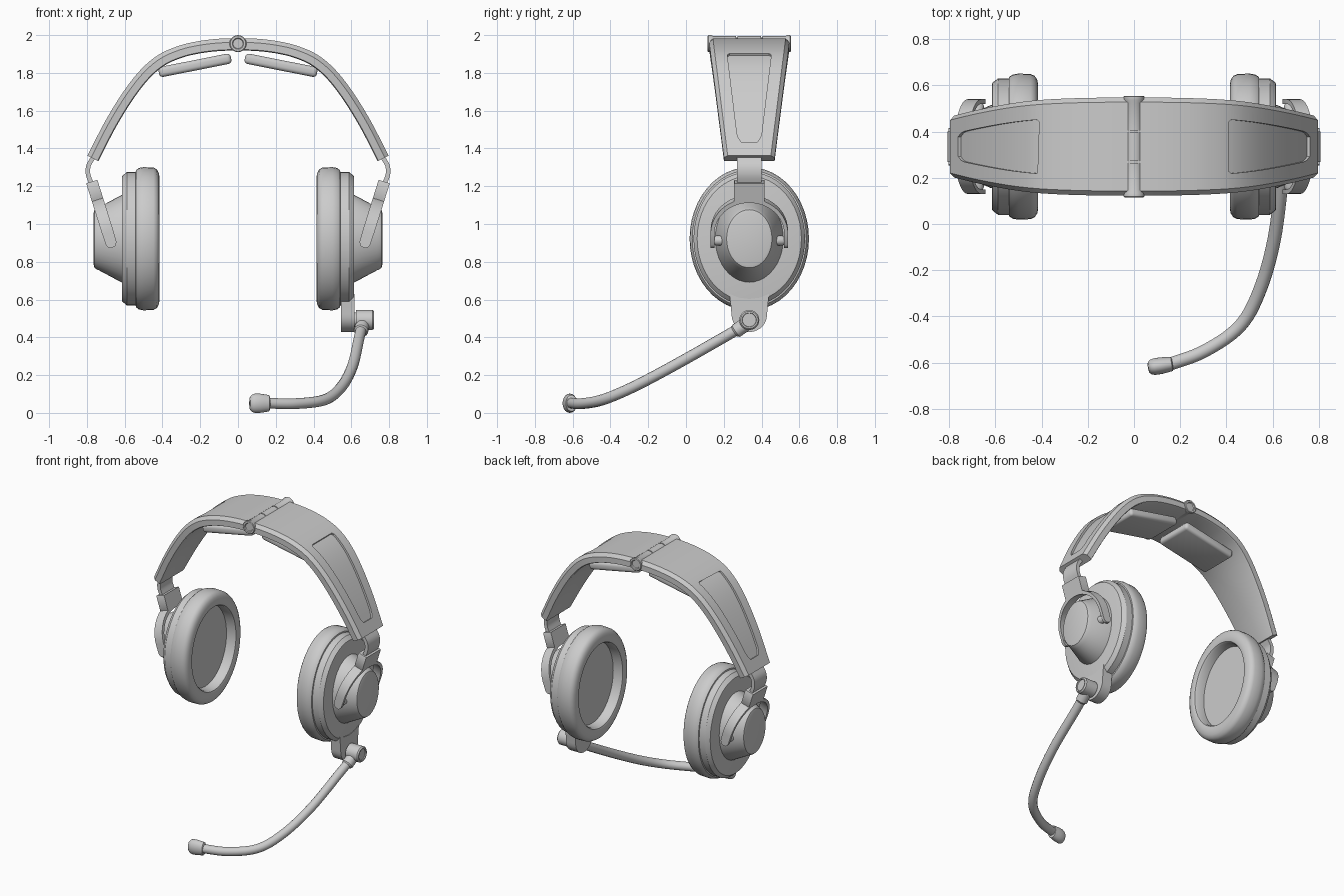
import bpy, bmesh
from math import sin, cos, pi, sqrt
from mathutils import Vector as V, Matrix

if "Cube" in bpy.data.objects:
    bpy.data.objects.remove(bpy.data.objects["Cube"])

CY = 0.335                     # depth centre of the headset
X, Y, Z = V((1, 0, 0)), V((0, 1, 0)), V((0, 0, 1))


def loft(name, rings, mirror=False):
    """Skin a list of equal-length point rings and cap both ends."""
    bm = bmesh.new()
    vs = [[bm.verts.new(p) for p in r] for r in rings]
    n = len(rings[0])
    for a, b in zip(vs, vs[1:]):
        for i in range(n):
            j = (i + 1) % n
            bm.faces.new((a[i], a[j], b[j], b[i]))
    bm.faces.new(vs[0][::-1])
    bm.faces.new(vs[-1])
    bmesh.ops.recalc_face_normals(bm, faces=bm.faces)
    me = bpy.data.meshes.new(name)
    bm.to_mesh(me)
    bm.free()
    ob = bpy.data.objects.new(name, me)
    bpy.context.collection.objects.link(ob)
    if mirror:
        ob.modifiers.new("mirror", 'MIRROR').use_mirror_merge = False
    return ob


def lathe(name, profile, origin, axis=X, ratio=1.0, mirror=False, seg=40):
    """Turn (distance, radius) pairs about an axis; ratio stretches the section."""
    axis = axis.normalized()
    side = (Y if abs(axis.y) < 0.9 else X)
    side = (side - axis * side.dot(axis)).normalized()
    up = axis.cross(side)
    o = V(origin)
    rings = [[o + axis * d + side * r * cos(2 * pi * i / seg) + up * r * ratio * sin(2 * pi * i / seg)
              for i in range(seg)] for d, r in profile]
    return loft(name, rings, mirror)


def smooth_path(pts, sub=8):
    """Catmull-Rom subdivision of a point list."""
    p = [V(q) for q in pts]
    p = [2 * p[0] - p[1]] + p + [2 * p[-1] - p[-2]]
    out = []
    for a, b, c, d in zip(p, p[1:], p[2:], p[3:]):
        for k in range(sub):
            t = k / sub
            out.append(0.5 * (2 * b + (c - a) * t + (2 * a - 5 * b + 4 * c - d) * t * t
                              + (3 * b - a - 3 * c + d) * t ** 3))
    return out + [p[-2]]


def with_normals(path):
    """Pair each path point (in the xz plane) with its outward normal."""
    res = []
    for i, p in enumerate(path):
        t = (path[min(i + 1, len(path) - 1)] - path[max(i - 1, 0)]).normalized()
        res.append((p, V((-t.z, 0, t.x))))
    return res


def section(p, n, corners):
    return [p + Y * y + n * h for y, h in corners]


# Headband halves: tapered chamfered strip following the arch
arch = smooth_path([(0, CY, 1.984), (.11, CY, 1.980), (.22, CY, 1.966), (.32, CY, 1.941), (.42, CY, 1.896),
                    (.51, CY, 1.822), (.60, CY, 1.71), (.70, CY, 1.55), (.797, CY, 1.362)])
arch = [(p, n if n.dot(p - V((0, CY, 1))) > 0 else -n) for p, n in with_normals(arch)]
arch[0] = (arch[0][0], Z.copy())
rings = []
for p, n in arch:
    w = .134 + .126 * (p.z - 1.36)
    rings.append(section(p, n, [(-w + .02, 0), (w - .02, 0), (w, -.022), (w, -.06), (w - .01, -.065),
                                (-w + .01, -.065), (-w, -.06), (-w, -.022)]))
band = loft("headband", rings)

# Recessed panel on each outer flank, rounded at both ends
rings = []
for p, n in arch:
    if p.x > .398 and p.z > 1.415:
        w = .058 + .06 * (p.z - 1.42) / .49
        if p.z < 1.48:
            w *= sqrt(max(.05, 1 - ((1.48 - p.z) / .066) ** 2))
        if not rings:
            w -= .012
        rings.append(section(p, n, [(-w, .03), (w, .03), (w, -.013), (-w, -.013)]))
cutter = loft("panel_cutter", rings)
cutter.hide_render = True
cut = band.modifiers.new("panel", 'BOOLEAN')
cut.operation, cut.object, cut.solver = 'DIFFERENCE', cutter, 'EXACT'
band.modifiers.new("mirror", 'MIRROR').use_mirror_merge = False

# Hinge barrel across the crown, with flared ends and two knuckle grooves
lathe("crown_hinge", [(.006, .026), (0, .03), (0, .041), (.004, .045), (.018, .045), (.03, .039),
                      (.150, .039), (.150, .032), (.157, .032), (.157, .039),
                      (.283, .039), (.283, .032), (.290, .032), (.290, .039),
                      (.41, .039), (.422, .045), (.436, .045), (.44, .041), (.44, .03), (.434, .026)],
      (0, .115, 1.955), Y, seg=28)

# Padding blocks under the crown
bpy.ops.mesh.primitive_cube_add(size=1)
pad = bpy.context.object
pad.name = "crown_pad"
pad.data.transform(Matrix.Translation((.228, CY, 1.84)) @ Matrix.Rotation(.195, 4, 'Y')
                   @ Matrix.Diagonal((.39, .27, .055, 1)))
bev = pad.modifiers.new("soft", 'BEVEL')
bev.width, bev.segments = .02, 4
pad.modifiers.new("mirror", 'MIRROR')

# Ear cups: cushion, shell plate and conical cap
ear = (0, CY, .922)
lathe("ear_cushion", [(.485, .232), (.43, .235), (.419, .241), (.415, .252), (.415, .270), (.419, .290),
                      (.430, .306), (.447, .314), (.50, .316), (.525, .312), (.540, .302), (.545, .285)],
      ear, X, 1.2, True, 48)
lathe("ear_shell", [(.52, .28), (.52, .295), (.588, .295), (.594, .291), (.613, .276), (.615, .268)],
      ear, X, 1.2, True, 48)
lathe("ear_cap", [(.60, .18), (.618, .18), (.735, .131), (.748, .127), (.760, .12), (.764, .108)],
      ear, X, 1.28, True)

# Yoke: tilted fork straddling each cap
foot, up, out = V((.672, CY, .90)), V((.30, 0, .954)), V((.954, 0, -.30))
track = [(-1, 0, -.025, .012), (-1, 0, -.017, .022), (-1, 0, -.003, .029)]
track += [(-cos(pi * k / 24), sin(pi * k / 24), .06, .031) for k in range(25)]
track += [(1, 0, h, w) for _, _, h, w in track[2::-1]]
rings = []
for c, s, h, w in track:
    o = foot + Y * c * .205 + up * (h + s * .195)
    i = foot + Y * c * .185 + up * (h + s * .172)
    rings.append([o + out * w, o - out * w, i - out * w, i + out * w])
loft("yoke", rings, True)
for label, s in (("front", -1), ("rear", 1)):
    lathe("yoke_pin_" + label, [(.13, .026), (.175, .026), (.186, .02), (.188, .012)],
          (.675, CY, .912), Y * s, mirror=True, seg=20)

# Slider block and bent strap joining yoke to headband
rings = []
for h, w in ((.235, .078), (.24, .081), (.335, .081), (.34, .078)):
    c = foot + up * h
    rings.append([c + Y * a * w + out * b * .031 for a, b in ((-1, -1), (1, -1), (1, 1), (-1, 1))])
loft("slider_block", rings, True)
bend = smooth_path([(.745, CY, 1.40), (.765, CY, 1.355), (.791, CY, 1.31), (.794, CY, 1.265),
                    (.778, CY, 1.22), (.755, CY, 1.17)], 5)
loft("slider_strap", [section(p, n, [(-.066, -.012), (.066, -.012), (.066, .012), (-.066, .012)])
                      for p, n in with_normals(bend)], True)

# Microphone bracket: tongue with rounded base and concave top
tongue = [(.105, .63), (.098, .57)]
tongue += [(.094 * cos(pi * k / 14), .52 - .092 * sin(pi * k / 14)) for k in range(15)]
tongue += [(-.098, .57), (-.105, .63), (-.055, .61), (0, .603), (.055, .61)]
loft("mic_bracket", [[V((x, CY + y, z)) for y, z in tongue] for x in (.545, .618)])

# Pivot knob and boom collar
lathe("mic_pivot", [(.60, .04), (.625, .04), (.625, .053), (.712, .053), (.72, .046), (.72, .038),
                    (.714, .036)], (0, CY, .492), X, seg=28)
lathe("boom_collar", [(0, .036), (.085, .038), (.095, .03)], (.662, CY, .482), V((-.012, -.08, -.055)), seg=24)

# Boom: swept tube
curve = bpy.data.curves.new("mic_boom", 'CURVE')
curve.dimensions = '3D'
curve.bevel_depth, curve.bevel_resolution, curve.use_fill_caps = .029, 4, True
path = smooth_path([(.658, .31, .465), (.642, .2, .40), (.607, -.065, .25), (.547, -.28, .137),
                    (.46, -.44, .07), (.305, -.55, .049), (.14, -.612, .052)], 7)
spline = curve.splines.new('POLY')
spline.points.add(len(path) - 1)
for pt, p in zip(spline.points, path):
    pt.co = (*p, 1)
boom = bpy.data.objects.new("mic_boom", curve)
bpy.context.collection.objects.link(boom)

# Microphone capsule: flattened front to back
lathe("mic_capsule", [(0, .026), (.004, .031), (.03, .034), (.05, .036), (.08, .036), (.095, .032),
                      (.105, .023), (.108, .01)],
      (.167, -.605, .051), V((-1, -.16, 0)), 1.4, seg=28)

# Apply modifiers, drop the cutter, smooth curved surfaces
bpy.ops.object.select_all(action='SELECT')
bpy.context.view_layer.objects.active = band
cutter.select_set(False)
bpy.ops.object.convert(target='MESH')
bpy.data.objects.remove(cutter)
bpy.ops.object.select_all(action='SELECT')
bpy.ops.object.shade_smooth_by_angle(angle=.55)
